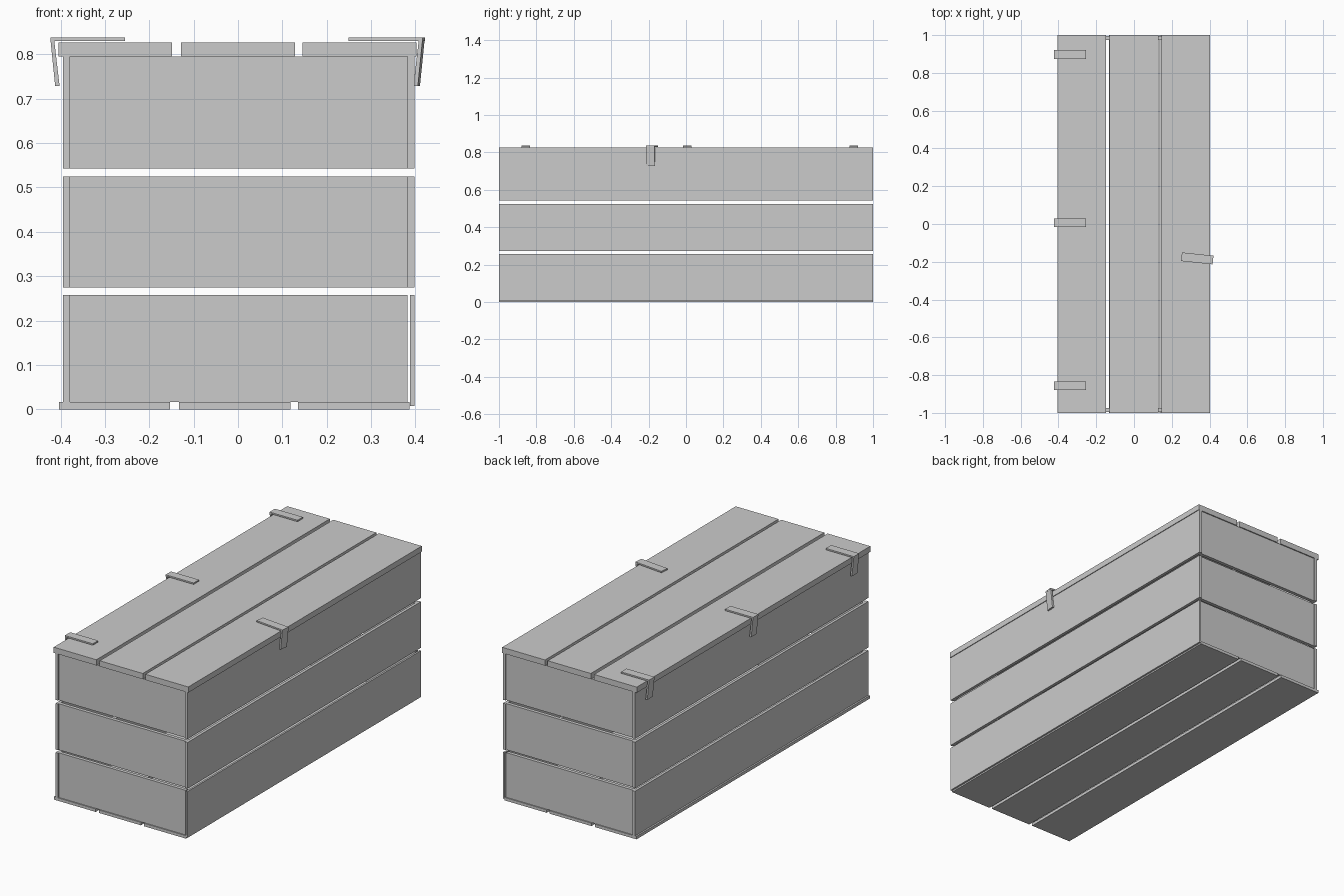
import bpy, bmesh
from math import radians

if "Cube" in bpy.data.objects:
    bpy.data.objects.remove(bpy.data.objects["Cube"])


def prism(name, profile, y0, y1, loc=(0, 0, 0), rot=0):
    """Extrude an (x, z) profile along y."""
    bm = bmesh.new()
    face = bm.faces.new([bm.verts.new((x, y0, z)) for x, z in profile])
    ext = bmesh.ops.extrude_face_region(bm, geom=[face])
    verts = [v for v in ext["geom"] if isinstance(v, bmesh.types.BMVert)]
    bmesh.ops.translate(bm, verts=verts, vec=(0, y1 - y0, 0))
    bmesh.ops.recalc_face_normals(bm, faces=bm.faces)
    mesh = bpy.data.meshes.new(name)
    bm.to_mesh(mesh)
    bm.free()
    ob = bpy.data.objects.new(name, mesh)
    ob.location = loc
    ob.rotation_euler.z = rot
    bpy.context.collection.objects.link(ob)
    return ob


def board(name, x0, x1, y0, y1, z0, z1):
    return prism(name, [(x0, z0), (x1, z0), (x1, z1), (x0, z1)], y0, y1)


# Lid and floor planks
for i, (a, b) in enumerate([(-0.405, -0.149), (-0.129, 0.129), (0.145, 0.402)]):
    board(f"lid_plank_{i}", a, b, -1, 1, 0.795, 0.826)
for i, (a, b) in enumerate([(-0.403, -0.153), (-0.133, 0.118), (0.135, 0.387)]):
    board(f"floor_plank_{i}", a, b, -1, 1, 0, 0.016)

# Three rows of side and end planks
for i, (a, b) in enumerate([(0.016, 0.258), (0.274, 0.524), (0.543, 0.795)]):
    board(f"left_plank_{i}", -0.394, -0.379, -1, 1, a, b)
    board(f"right_plank_{i}", 0.388 if i == 0 else 0.382, 0.398, -1, 1,
          0.007 if i == 0 else a, b)
    board(f"front_plank_{i}", -0.379, 0.382, -0.994, -0.975, a, b)
    board(f"back_plank_{i}", -0.379, 0.382, 0.975, 0.994, a, b)

# Metal hinges and latch: flat strap on the lid plus a slanted tongue
strap = [(-0.085, -0.004), (0.083, -0.004), (0.083, 0.004), (-0.085, 0.004)]
tongue = [(-0.085, 0.002), (-0.076, -0.004), (-0.064, -0.106), (-0.074, -0.106)]
clips = [("hinge_back", -0.338, 0.897, 0), ("hinge_middle", -0.338, 0.007, 0),
         ("hinge_front", -0.338, -0.856, 0), ("latch", 0.334, -0.182, radians(174))]
for name, x, y, rot in clips:
    for part, profile in (("strap", strap), ("tongue", tongue)):
        prism(f"{name}_{part}", profile, -0.023, 0.023, (x, y, 0.834), rot)
